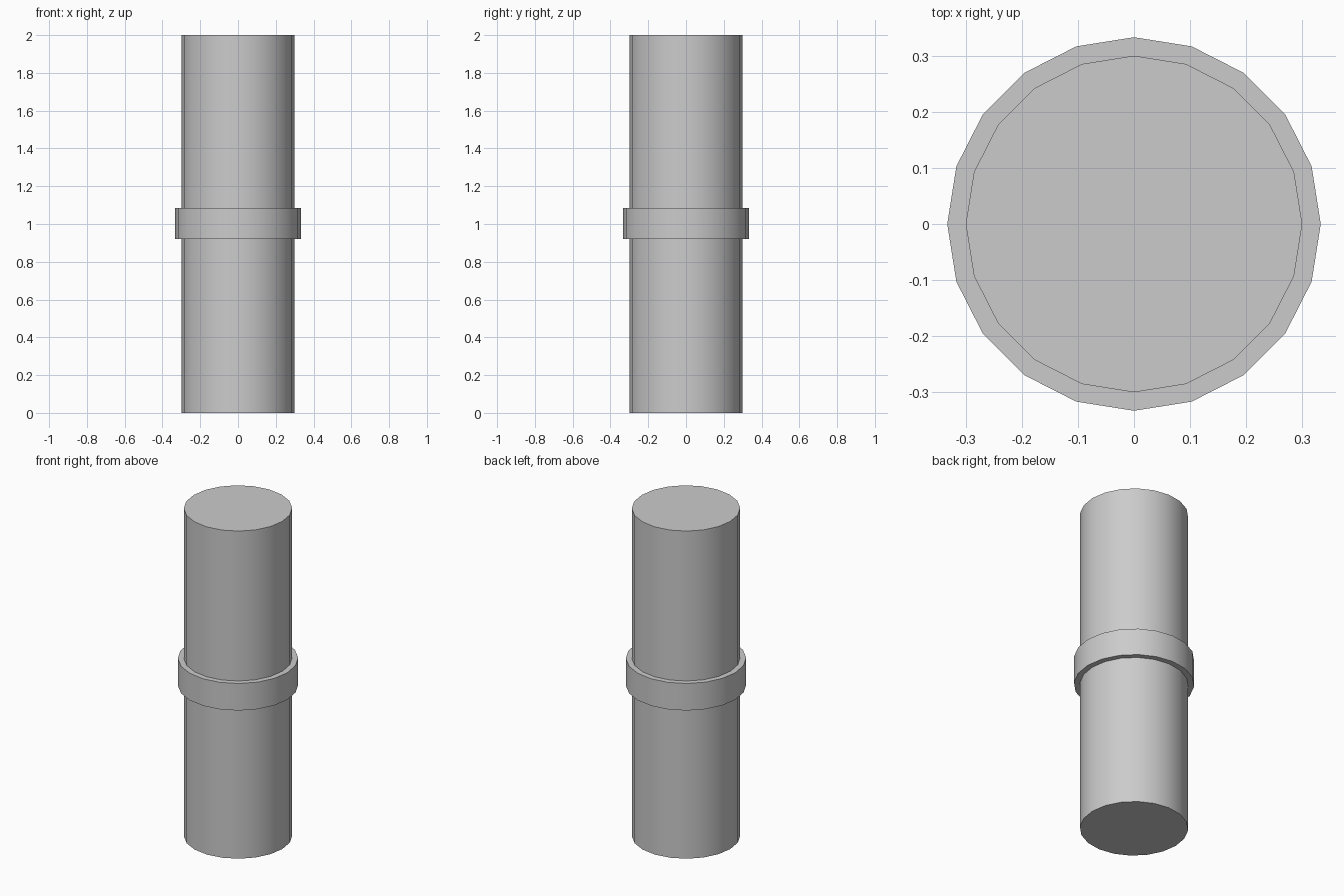
import bpy
import math

if "Cube" in bpy.data.objects:
    bpy.data.objects.remove(bpy.data.objects["Cube"])

SIDES = 20


def cylinder(name, radius, z_low, z_high):
    """Upright capped cylinder with a vertex on each axis."""
    bpy.ops.mesh.primitive_cylinder_add(
        vertices=SIDES, radius=radius, depth=z_high - z_low,
        location=(0, 0, (z_low + z_high) / 2))
    obj = bpy.context.object
    obj.name = name
    bpy.ops.object.shade_smooth_by_angle(angle=math.radians(30))
    return obj


# Long straight pipe body
cylinder("pipe", 0.30, 0.0, 2.0)

# Raised coupling band around the middle
cylinder("collar", 0.333, 0.92, 1.085)
